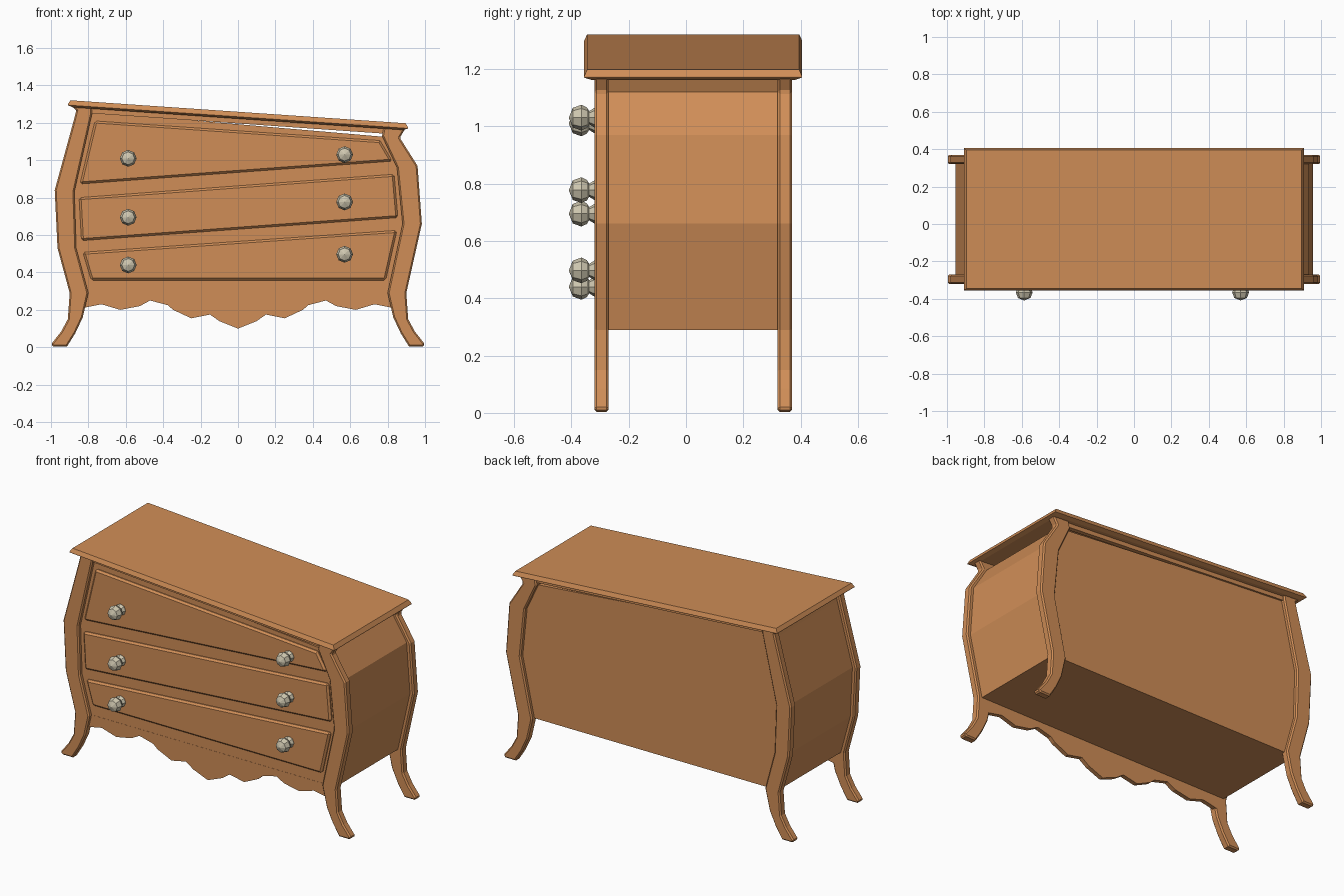
import bpy, bmesh, math
from mathutils import Matrix

if "Cube" in bpy.data.objects:
    bpy.data.objects.remove(bpy.data.objects["Cube"])


def material(name, col):
    m = bpy.data.materials.new(name)
    m.diffuse_color = (*col, 1)
    m.use_nodes = True
    m.node_tree.nodes["Principled BSDF"].inputs["Base Color"].default_value = m.diffuse_color
    return m


WOOD = material("wood", (0.63, 0.27, 0.095))
METAL = material("knob_metal", (0.62, 0.57, 0.43))


def finish(name, bm, mat):
    bmesh.ops.recalc_face_normals(bm, faces=bm.faces)
    me = bpy.data.meshes.new(name)
    bm.to_mesh(me)
    bm.free()
    ob = bpy.data.objects.new(name, me)
    bpy.context.collection.objects.link(ob)
    me.materials.append(mat)
    return ob


def prism(name, outline, y0, y1, bevel=0):
    """Extrude an x-z outline from y0 to y1."""
    bm = bmesh.new()
    face = bm.faces.new([bm.verts.new((x, y0, z)) for x, z in outline])
    ext = bmesh.ops.extrude_face_region(bm, geom=[face])
    for v in ext["geom"]:
        if isinstance(v, bmesh.types.BMVert):
            v.co.y = y1
    ob = finish(name, bm, WOOD)
    if bevel:
        b = ob.modifiers.new("chamfer", 'BEVEL')
        b.width, b.segments = bevel, 1
        b.limit_method, b.angle_limit = 'ANGLE', math.radians(60)
    return ob


# Curved legs, outer edge then inner edge; left and right differ at the top
foot_out = [(0.91, 0.15), (0.945, 0.085), (1.0, 0.015)]
foot_in = [(0.985, 0.003), (0.915, 0.003), (0.87, 0.075), (0.83, 0.16), (0.80, 0.29)]
left_out = [(0.89, 1.29), (0.865, 1.265), (0.875, 1.225), (0.98, 0.84), (0.965, 0.53), (0.90, 0.29)]
left_in = [(0.865, 0.53), (0.875, 0.83), (0.78, 1.25), (0.78, 1.285)]
right_out = [(0.895, 1.17), (0.865, 1.12), (0.96, 0.97), (0.983, 0.66), (0.90, 0.29)]
right_in = [(0.88, 0.66), (0.85, 0.96), (0.77, 1.13), (0.78, 1.18)]

for side, sx, out, inn in (("left", -1, left_out, left_in), ("right", 1, right_out, right_in)):
    pts = [(sx * x, z) for x, z in out + foot_out + foot_in + inn]
    for pos, y0, y1 in (("front", -0.32, -0.27), ("back", 0.32, 0.37)):
        prism(f"{pos}_{side}_leg", pts, y0, y1, 0.008)

# Carcass: leg silhouette pulled in a little
body = [(-x + 0.025, z) for x, z in left_out[1:]] + [(x - 0.025, z) for x, z in right_out[:0:-1]]
prism("carcass", body, -0.295, 0.345)

# Scalloped apron
half = [(0.83, 0.21), (0.73, 0.23), (0.63, 0.20), (0.525, 0.22), (0.47, 0.25), (0.375, 0.225),
        (0.347, 0.20), (0.25, 0.155), (0.15, 0.175), (0.10, 0.14)]
apron = [(-x, z) for x, z in half] + [(0, 0.10)] + half[::-1]
prism("apron", apron + [(0.83, 0.292), (-0.83, 0.292)], -0.296, -0.27)

# Rails under the top
for pos, y0, y1 in (("front", -0.31, -0.28), ("back", 0.33, 0.357)):
    prism(pos + "_top_rail", [(-0.80, 1.252), (0.80, 1.141), (0.80, 1.178), (-0.80, 1.288)], y0, y1)


# Slanted top: stacked rectangles following the slope
def slanted(name, levels):
    bm = bmesh.new()
    rings = []
    for hx, y0, y1, z in levels:
        rings.append([bm.verts.new((x, y, z - 0.0685 * x))
                      for x, y in ((-hx, y0), (hx, y0), (hx, y1), (-hx, y1))])
    for a, b in zip(rings, rings[1:]):
        for i in range(4):
            j = (i + 1) % 4
            bm.faces.new((a[i], a[j], b[j], b[i]))
    bm.faces.new(rings[0])
    bm.faces.new(rings[-1])
    return finish(name, bm, WOOD)


slanted("top_board", [(0.882, -0.33, 0.38, 1.222), (0.91, -0.355, 0.405, 1.232),
                      (0.91, -0.355, 0.405, 1.237), (0.896, -0.345, 0.395, 1.259)])

# Crooked drawer fronts with chamfered edges
drawers = [
    [(-0.765, 1.21), (0.76, 1.105), (0.825, 0.995), (-0.845, 0.873)],
    [(-0.85, 0.80), (0.835, 0.925), (0.855, 0.693), (-0.837, 0.57)],
    [(-0.83, 0.508), (0.85, 0.625), (0.79, 0.358), (-0.785, 0.358)],
]
for i, d in enumerate(drawers):
    prism(f"drawer_front_{i + 1}", d, -0.312, -0.28, 0.011)

# Faceted knobs turned from one profile (radius, y)
profile = [(0.034, -0.308), (0.034, -0.32), (0.023, -0.338), (0.036, -0.346),
           (0.045, -0.365), (0.034, -0.395)]
for n, (x, z) in enumerate([(-0.587, 1.01), (0.57, 1.03), (-0.587, 0.695),
                            (0.57, 0.777), (-0.587, 0.44), (0.57, 0.497)]):
    bm = bmesh.new()
    rings = [[bm.verts.new((x + r * math.cos(k * math.pi / 4), y, z + r * math.sin(k * math.pi / 4)))
              for k in range(8)] for r, y in profile]
    tip = bm.verts.new((x, -0.409, z))
    for k in range(8):
        j = (k + 1) % 8
        for a, b in zip(rings, rings[1:]):
            bm.faces.new((a[k], a[j], b[j], b[k]))
        bm.faces.new((rings[-1][k], rings[-1][j], tip))
    bm.faces.new(rings[0])
    finish(f"drawer_knob_{n + 1}", bm, METAL)
